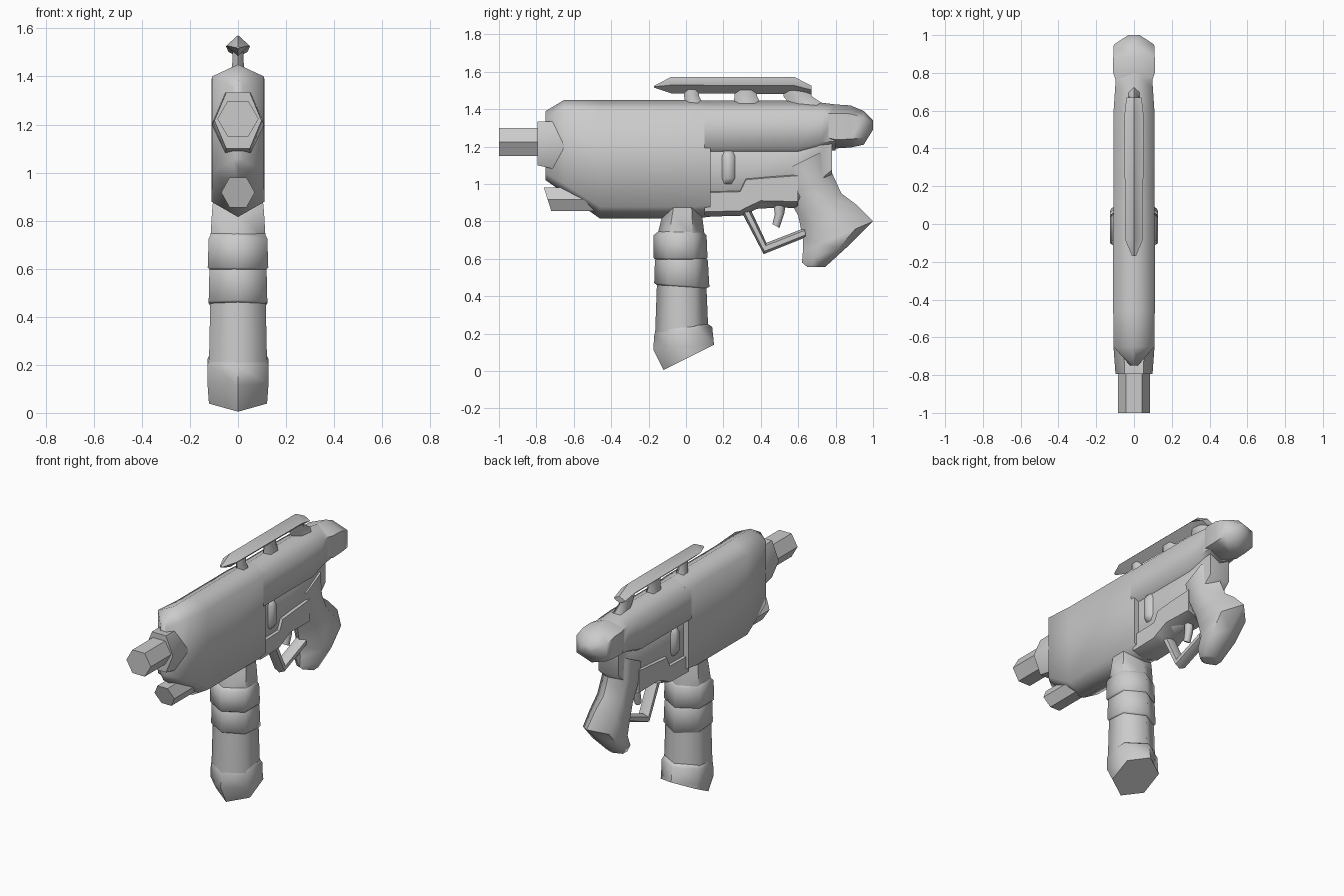
import bpy, bmesh, math
from mathutils import Vector


def loft(name, sections, t=0.25, flat=False, x=0.0, angle=62):
    """Six-sided loft. Each section is (y1, z1, y2, z2, half_width): a line in the
    side view. Ridges lie on x=0 at its ends, or flats lie there if flat is set."""
    bm = bmesh.new()
    rings = []
    for y1, z1, y2, z2, w in sections:
        a, b = Vector((x, y1, z1)), Vector((x, y2, z2))
        if flat:
            spots = [(0, -.5), (0, .5), (.5, 1), (1, .5), (1, -.5), (.5, -1)]
        else:
            spots = [(0, 0), (t, 1), (1 - t, 1), (1, 0), (1 - t, -1), (t, -1)]
        rings.append([bm.verts.new(a.lerp(b, s) + Vector((k * w, 0, 0))) for s, k in spots])
    for r, q in zip(rings, rings[1:]):
        for i in range(6):
            j = (i + 1) % 6
            bm.faces.new((r[i], r[j], q[j], q[i]))
    bm.faces.new(rings[0])
    bm.faces.new(rings[-1])
    bmesh.ops.recalc_face_normals(bm, faces=bm.faces)
    mesh = bpy.data.meshes.new(name)
    bm.to_mesh(mesh)
    bm.free()
    ob = bpy.data.objects.new(name, mesh)
    bpy.context.collection.objects.link(ob)
    bpy.ops.object.select_all(action='DESELECT')
    ob.select_set(True)
    bpy.context.view_layer.objects.active = ob
    bpy.ops.object.shade_smooth_by_angle(angle=math.radians(angle))
    return ob


def upright(y, lo, hi, w):
    return (y, lo, y, hi, w)


def level(z, front, back, w):
    return (front, z, back, z, w)


# main housing with wedge nose
loft("main_body", [upright(-.75, 1.02, 1.39, .02), upright(-.65, .95, 1.45, .108),
                   upright(-.46, .815, 1.45, .11), upright(.04, .815, 1.45, .11),
                   upright(.13, .825, 1.445, .107)], t=.1)

# rear housing above the recess
loft("rear_upper_body", [upright(.08, 1.13, 1.445, .108), upright(.6, 1.13, 1.445, .108),
                         upright(.72, 1.17, 1.435, .1), upright(.80, 1.18, 1.425, .095)], t=.2)

# recessed core and lower frame step
loft("rear_core", [upright(.08, .85, 1.3, .075), upright(.6, .88, 1.3, .075),
                   upright(.78, 1.05, 1.3, .07)], t=.1)
loft("lower_frame", [upright(.1, .825, .98, .09), upright(.29, .83, .985, .09),
                     upright(.32, .835, 1.06, .09), upright(.40, .88, 1.06, .09),
                     upright(.60, .87, 1.08, .088)], t=.17)

# rear knob
loft("rear_knob", [upright(.74, 1.21, 1.42, .09), upright(.80, 1.19, 1.425, .11),
                   upright(.88, 1.195, 1.42, .11), upright(.95, 1.21, 1.39, .107),
                   upright(1.0, 1.29, 1.34, .03)], t=.2)

# barrel, collar and lower tube
loft("barrel", [upright(-1, 1.15, 1.298, .086), upright(-.7, 1.15, 1.298, .086)], flat=True, angle=50)
loft("barrel_collar", [upright(-.795, 1.1, 1.333, .098), upright(-.66, 1.07, 1.333, .108),
                       upright(-.58, 1.15, 1.25, .10)], flat=True, angle=50)
loft("lower_tube", [(-.72, .855, -.76, .98, .07), (-.4, .855, -.4, .98, .07)], flat=True, angle=50)

# front grip: neck, bands, sleeve and foot
loft("grip_neck", [level(.97, -.09, .06, .095), level(.84, -.125, .085, .108),
                   level(.72, -.155, .10, .115), level(.6, -.16, .1, .115)])
loft("grip_top_band", [level(.76, -.13, .08, .105), level(.725, -.175, .11, .122),
                       level(.605, -.175, .115, .126), level(.595, -.16, .10, .115)])
loft("grip_middle_band", [level(.61, -.155, .105, .114), (-.166, .595, .117, .59, .119),
                          (-.17, .47, .125, .45, .122), (-.155, .46, .105, .44, .114)])
loft("grip_sleeve", [level(.48, -.155, .108, .115), level(.2, -.165, .12, .121)])
loft("grip_foot", [(-.16, .225, .12, .25, .118), (-.17, .19, .14, .235, .127),
                   (-.175, .115, .15, .14, .127), (-.12, .005, .15, .14, .121)])

# rear grip
loft("rear_grip", [(.50, 1.06, .78, 1.2, .085), (.55, .92, .78, 1.06, .085),
                   (.60, .83, .83, .95, .085), (.625, .71, .91, .89, .09),
                   (.625, .64, 1.0, .80, .092), (.62, .58, .88, .68, .088),
                   (.65, .555, .745, .557, .06)])

# trigger and guard
loft("trigger_guard", [(.30, .845, .35, .855, .035), (.415, .625, .43, .685, .035),
                       (.64, .715, .635, .765, .035)], angle=40)
loft("trigger", [level(.90, .465, .535, .022), level(.84, .475, .525, .022),
                 (.462, .785, .50, .765, .018)])

# sight rail with posts
loft("sight_rail", [upright(-.17, 1.515, 1.525, .01), upright(-.08, 1.485, 1.572, .048),
                    upright(.58, 1.48, 1.572, .05), upright(.67, 1.48, 1.525, .04)], t=.5)
for label, top, base in (("front", (-.01, .07), (.0, .10)),
                         ("middle", (.26, .38), (.25, .41)),
                         ("rear", (.52, .67), (.57, .76))):
    loft("rail_post_" + label, [level(1.51, *top, .022), level(1.47, *top, .022),
                                level(1.41, *base, .03)])

# side buttons in the recess
for label, side in (("right", 1), ("left", -1)):
    loft("side_button_" + label, [level(1.0, .20, .25, .01), level(1.03, .19, .265, .03),
                                  level(1.15, .19, .265, .03), level(1.18, .20, .25, .01)],
         x=.07 * side)
